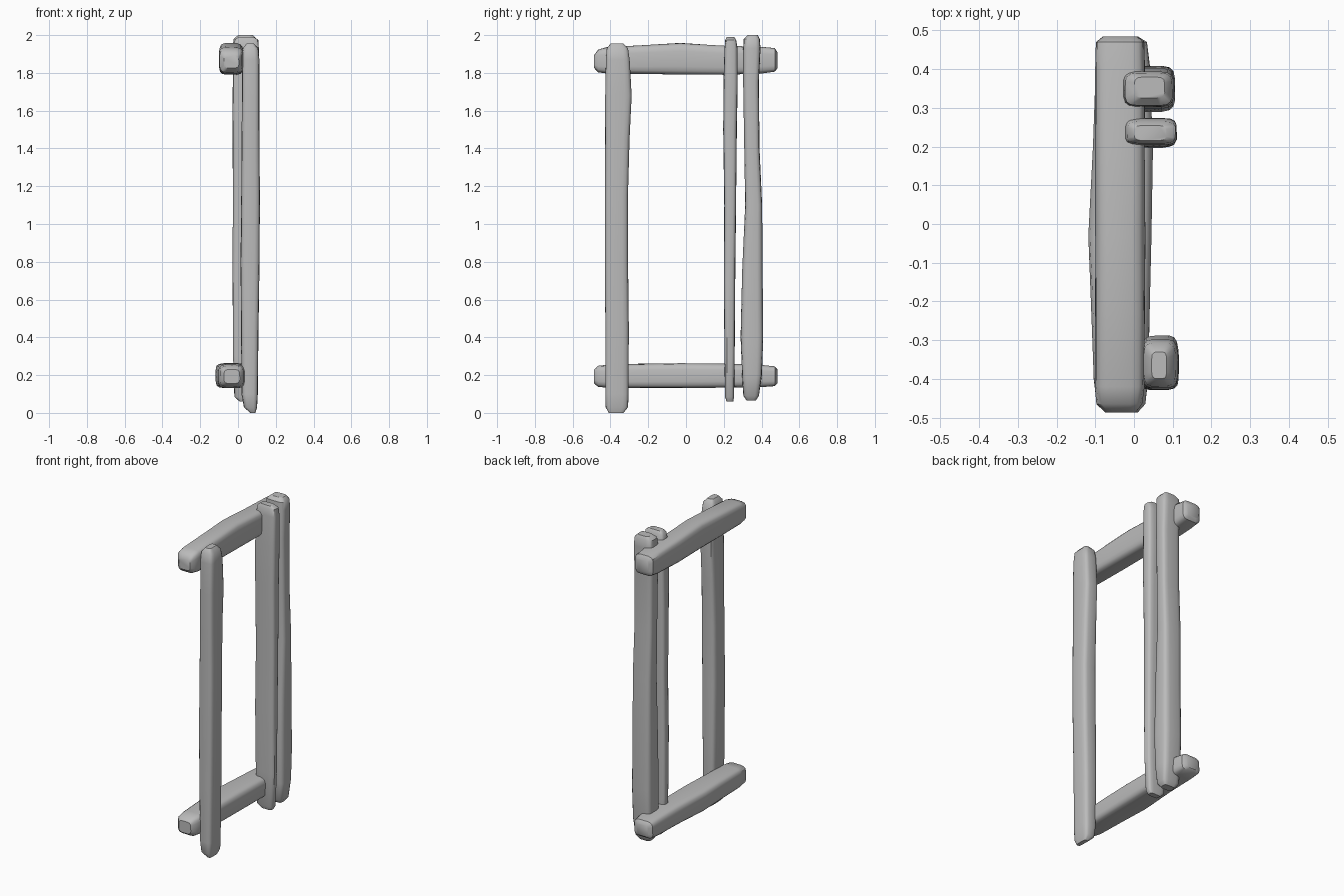
import bpy, bmesh, math, random

random.seed(4)

grey = bpy.data.materials.new("weathered grey")
grey.diffuse_color = (0.5, 0.5, 0.5, 1)

SIDES = 16


def section(u0, u1, v0, v1, wobble):
    """Rounded-rectangle cross-section with slightly uneven corners."""
    cu, cv, ru, rv = (u0 + u1) / 2, (v0 + v1) / 2, (u1 - u0) / 2, (v1 - v0) / 2
    pts = []
    for i in range(SIDES):
        a = 2 * math.pi * (i + 0.5) / SIDES
        c, s = math.cos(a), math.sin(a)
        p = 0.45
        k = 1 + random.uniform(-wobble, 0)
        pts.append((cu + ru * k * math.copysign(abs(c) ** p, c),
                    cv + rv * k * math.copysign(abs(s) ** p, s)))
    return pts


def log(name, axis, stations):
    """Loft a rough-hewn timber through (t, u0, u1, v0, v1) stations."""
    bm = bmesh.new()
    rings = []
    for t, u0, u1, v0, v1 in stations:
        ring = []
        for u, v in section(u0, u1, v0, v1, 0.03):
            co = (u, v, t) if axis == "z" else (u, t, v)
            ring.append(bm.verts.new(co))
        rings.append(ring)
    for a, b in zip(rings, rings[1:]):
        for i in range(SIDES):
            j = (i + 1) % SIDES
            bm.faces.new((a[i], a[j], b[j], b[i]))
    bm.faces.new(rings[0])
    bm.faces.new(rings[-1])
    bmesh.ops.recalc_face_normals(bm, faces=bm.faces)
    mesh = bpy.data.meshes.new(name)
    bm.to_mesh(mesh)
    bm.free()
    mesh.materials.append(grey)
    ob = bpy.data.objects.new(name, mesh)
    bpy.context.collection.objects.link(ob)
    bpy.ops.object.select_all(action="DESELECT")
    ob.select_set(True)
    bpy.context.view_layer.objects.active = ob
    bpy.ops.object.shade_smooth_by_angle(angle=math.radians(40))
    return ob


# Horizontal rails: t = y, u = x, v = z
log("top_rail", "y", [
    (-0.487, -0.075, 0.005, 1.825, 1.895),
    (-0.465, -0.098, 0.022, 1.802, 1.925),
    (-0.42, -0.102, 0.028, 1.795, 1.937),
    (-0.20, -0.102, 0.03, 1.792, 1.95),
    (-0.03, -0.102, 0.03, 1.79, 1.96),
    (0.20, -0.102, 0.03, 1.788, 1.945),
    (0.40, -0.102, 0.03, 1.795, 1.94),
    (0.47, -0.10, 0.028, 1.805, 1.932),
    (0.485, -0.08, 0.01, 1.825, 1.91)])
log("bottom_rail", "y", [
    (-0.487, -0.075, 0.01, 0.155, 0.23),
    (-0.465, -0.097, 0.03, 0.137, 0.25),
    (-0.40, -0.105, 0.038, 0.13, 0.257),
    (-0.20, -0.113, 0.043, 0.13, 0.263),
    (-0.03, -0.121, 0.047, 0.13, 0.265),
    (0.20, -0.107, 0.05, 0.132, 0.262),
    (0.40, -0.10, 0.043, 0.135, 0.255),
    (0.47, -0.097, 0.035, 0.14, 0.247),
    (0.485, -0.075, 0.01, 0.155, 0.23)])

# Upright posts: t = z, u = x, v = y
log("front_post", "z", [
    (0.0, 0.065, 0.092, -0.41, -0.33),
    (0.03, 0.03, 0.102, -0.426, -0.306),
    (0.10, 0.018, 0.106, -0.428, -0.303),
    (0.45, 0.015, 0.11, -0.428, -0.302),
    (0.80, 0.013, 0.115, -0.43, -0.305),
    (1.15, 0.016, 0.117, -0.43, -0.306),
    (1.45, 0.018, 0.115, -0.429, -0.298),
    (1.68, 0.02, 0.115, -0.429, -0.287),
    (1.87, 0.02, 0.114, -0.425, -0.297),
    (1.93, 0.024, 0.108, -0.42, -0.306),
    (1.955, 0.045, 0.085, -0.40, -0.33)])
log("narrow_middle_post", "z", [
    (0.06, 0.01, 0.08, 0.215, 0.25),
    (0.085, -0.02, 0.095, 0.206, 0.255),
    (0.30, -0.028, 0.104, 0.203, 0.258),
    (0.70, -0.03, 0.106, 0.199, 0.261),
    (1.10, -0.028, 0.108, 0.202, 0.266),
    (1.50, -0.03, 0.11, 0.196, 0.27),
    (1.75, -0.03, 0.112, 0.198, 0.275),
    (1.93, -0.026, 0.112, 0.203, 0.274),
    (1.975, -0.018, 0.108, 0.207, 0.266),
    (1.99, 0.0, 0.085, 0.215, 0.255)])
log("back_post", "z", [
    (0.065, 0.0, 0.075, 0.32, 0.37),
    (0.09, -0.02, 0.095, 0.303, 0.387),
    (0.20, -0.025, 0.105, 0.295, 0.403),
    (0.40, -0.028, 0.108, 0.288, 0.41),
    (0.75, -0.025, 0.105, 0.296, 0.406),
    (1.10, -0.025, 0.104, 0.312, 0.404),
    (1.40, -0.025, 0.102, 0.308, 0.39),
    (1.75, -0.027, 0.103, 0.302, 0.387),
    (1.93, -0.03, 0.104, 0.302, 0.395),
    (1.98, -0.024, 0.10, 0.305, 0.392),
    (2.0, 0.0, 0.08, 0.325, 0.38)])
